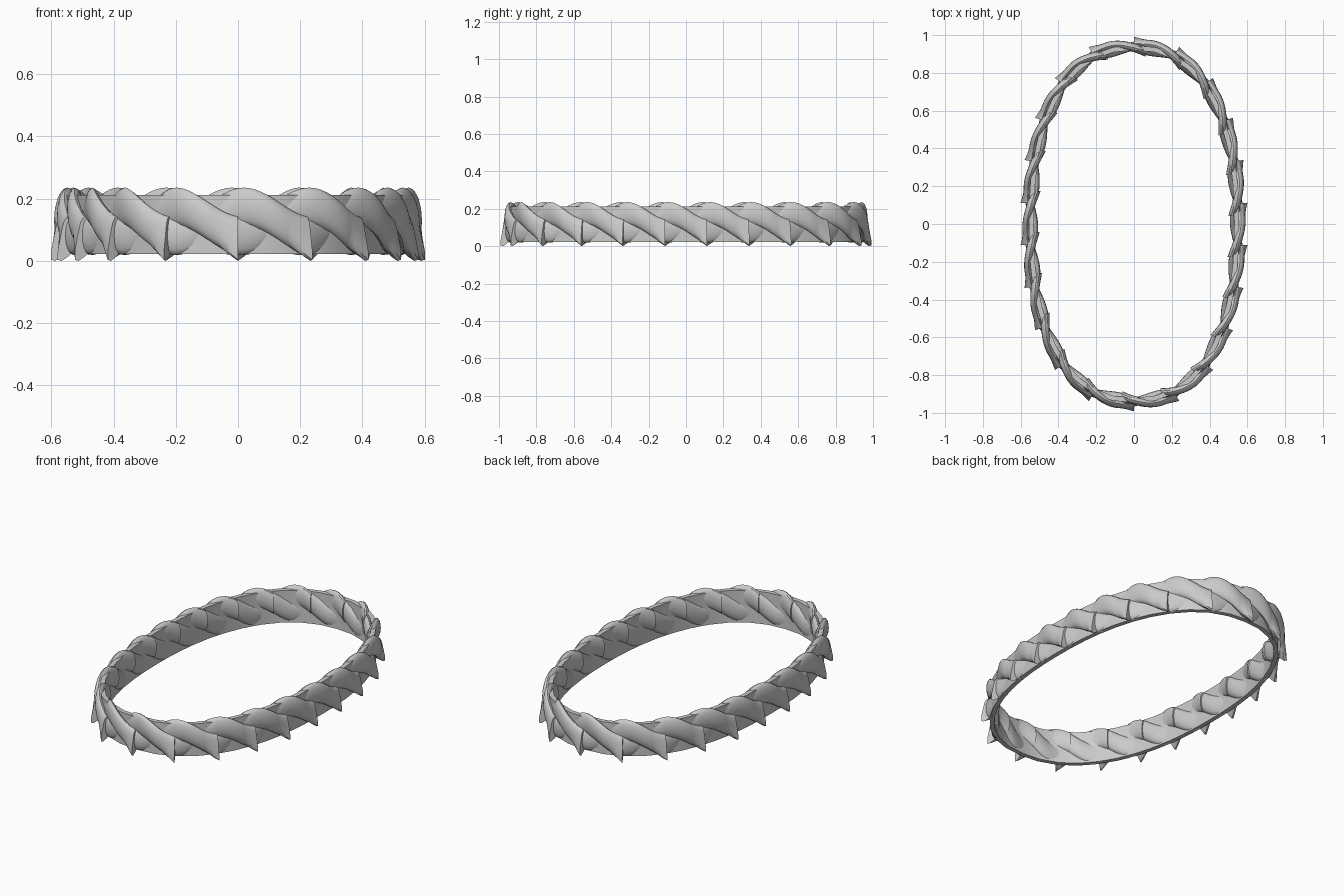
import bpy, bmesh, math
from mathutils import Vector

if "Cube" in bpy.data.objects:
    bpy.data.objects.remove(bpy.data.objects["Cube"])

HX, HY, POWER = 0.549, 0.938, 2.3      # oval centre line
COUNT, STRANDS = 22, 2                 # overlapping twists, strands in the rope
RAD, HGT, ZC = 0.042, 0.108, 0.128     # rope half thickness, half height, centre

# oval centre line, resampled evenly by length, starting at the front
def oval(t):
    c, s = math.cos(t), math.sin(t)
    e = 2 / POWER
    return Vector((math.copysign(abs(c) ** e * HX, c),
                   math.copysign(abs(s) ** e * HY, s), 0))

N = 4000
pts = [oval(-math.pi / 2 + math.tau * i / N) for i in range(N + 1)]
lengths = [0.0]
for a, b in zip(pts, pts[1:]):
    lengths.append(lengths[-1] + (b - a).length)
M = COUNT * 20
path, k = [], 0
for i in range(M):
    target = lengths[-1] * i / M
    while lengths[k + 1] < target:
        k += 1
    f = (target - lengths[k]) / (lengths[k + 1] - lengths[k])
    path.append(pts[k].lerp(pts[k + 1], f))


def frame(u):
    """Point and outward direction at u twist-lengths along the oval."""
    x = u * 20
    i = math.floor(x)
    p = path[i % M].lerp(path[(i + 1) % M], x - i)
    d = (path[(i + 3) % M] - path[(i - 2) % M]).normalized()
    return p, Vector((d.y, -d.x, 0))


def skin(bm, rings, closed):
    """Bridge rings of vertices, capping the ends unless they close up."""
    pairs = list(zip(rings, rings[1:]))
    if closed:
        pairs.append((rings[-1], rings[0]))
    for r0, r1 in pairs:
        n = len(r0)
        for q in range(n):
            w = (q + 1) % n
            bm.faces.new((r0[q], r0[w], r1[w], r1[q]))
    if not closed:
        bm.faces.new(rings[0])
        bm.faces.new(rings[-1])


# one strand: wraps round the rope, with cut ends outside and inside
def add_strand(bm, end):
    span, steps, sides = STRANDS + 1.3, 44, 16
    rings = []
    for j in range(steps + 1):
        u = end - span * (1 - j / steps)
        p, out = frame(u)
        th = math.radians(165) + math.tau * (u - end) / STRANDS
        flare = max(0, 1 - (end - u) / 0.3) ** 1.3
        start = max(0, 1 - (u - end + span) / 0.3) ** 1.3
        ring = []
        for q in range(sides):
            a = math.tau * q / sides
            # pull the outer lower corner of the end into a tip
            tip = flare * max(0, math.cos(a - math.radians(135))) ** 4
            rad = 0.44 * math.sin(th) + 0.56 * math.sin(a)
            hgt = 0.44 * math.cos(th) + 0.56 * math.cos(a)
            v = p + out * (rad * RAD + 0.012 * flare + 0.02 * tip - 0.008 * start)
            v.z = ZC + hgt * HGT - 0.035 * tip
            ring.append(bm.verts.new(v))
        rings.append(ring)
    skin(bm, rings, False)


# thin core web seen between the strands
def add_web(bm):
    rings = []
    for n in range(COUNT * 2):
        p, out = frame(n / 2)
        ring = []
        for r, z in ((-0.018, 0.022), (0.008, 0.022), (0.008, 0.212), (-0.018, 0.212)):
            v = p + out * r
            v.z = z
            ring.append(bm.verts.new(v))
        rings.append(ring)
    skin(bm, rings, True)


def finish(name, builder, grounded=False):
    bm = bmesh.new()
    builder(bm)
    bmesh.ops.recalc_face_normals(bm, faces=bm.faces)
    if grounded:                        # rest the lowest tips on the ground
        low = min(v.co.z for v in bm.verts)
        bmesh.ops.translate(bm, verts=bm.verts, vec=(0, 0, -low))
    mesh = bpy.data.meshes.new(name)
    bm.to_mesh(mesh)
    bm.free()
    obj = bpy.data.objects.new(name, mesh)
    bpy.context.collection.objects.link(obj)
    bpy.ops.object.select_all(action='DESELECT')
    bpy.context.view_layer.objects.active = obj
    obj.select_set(True)
    bpy.ops.object.shade_smooth_by_angle(angle=math.radians(35))


finish("rope_strands", lambda bm: [add_strand(bm, n) for n in range(COUNT)], True)
finish("core_web", add_web)
